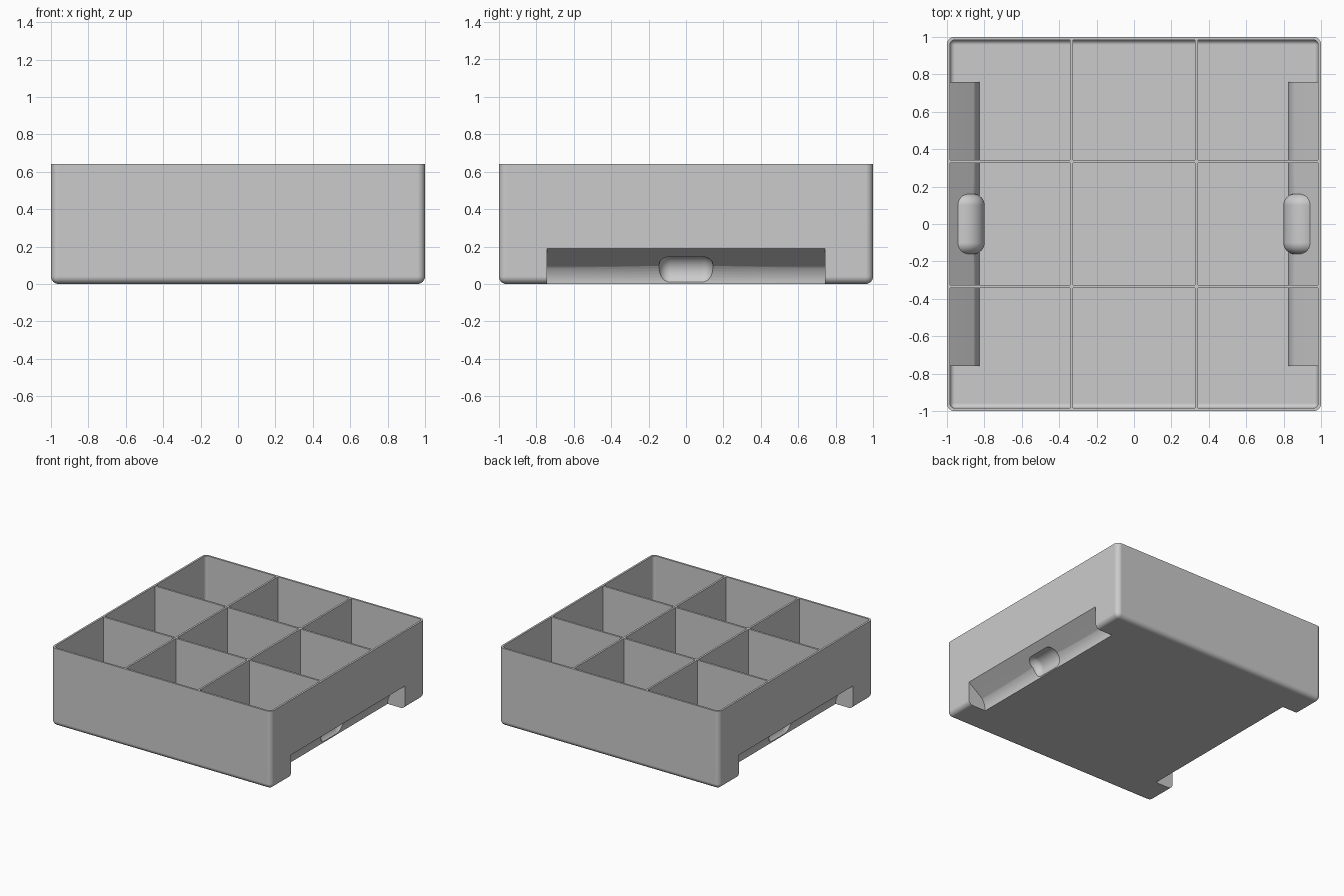
import bpy, bmesh, math
from mathutils import Matrix

if "Cube" in bpy.data.objects:
    bpy.data.objects.remove(bpy.data.objects["Cube"], do_unlink=True)

HEIGHT = 0.64
WALL = 0.016


def finish(bm, name):
    bmesh.ops.recalc_face_normals(bm, faces=bm.faces)
    mesh = bpy.data.meshes.new(name)
    bm.to_mesh(mesh)
    bm.free()
    obj = bpy.data.objects.new(name, mesh)
    bpy.context.collection.objects.link(obj)
    return obj


def box(name, lo, hi, radius=0.0):
    """Box between two corners, rounded everywhere except around its top."""
    bm = bmesh.new()
    bmesh.ops.create_cube(bm, size=1)
    for v in bm.verts:
        v.co = [(a + b) / 2 + c * (b - a) for a, b, c in zip(lo, hi, v.co)]
    if radius:
        edges = [e for e in bm.edges if any(v.co.z < hi[2] - 0.001 for v in e.verts)]
        bmesh.ops.bevel(bm, geom=edges, offset=radius, segments=6,
                        profile=0.5, affect='EDGES')
    return finish(bm, name)


def groove(name, side, grow):
    """Grip groove: a sloping ceiling that curves down to a vertical back."""
    radius, back, turn = 0.155, 0.84 - grow, math.radians(52)
    arc = []
    for i in range(9):
        a = turn * i / 8
        arc.append((back + radius * (1 - math.cos(a)), radius * math.sin(a)))
    end_x = 1.0
    top = 0.19 + grow * 1.2
    profile = [(1.2, -0.1), (back, -0.1)] + arc[:7] + [(end_x, top), (1.2, top)]
    half = 0.742 + grow
    bm = bmesh.new()
    face = bm.faces.new([bm.verts.new((side * x, -half, z)) for x, z in profile])
    new = bmesh.ops.extrude_face_region(bm, geom=[face])["geom"]
    moved = [v for v in new if isinstance(v, bmesh.types.BMVert)]
    bmesh.ops.translate(bm, verts=moved, vec=(0, 2 * half, 0))
    return finish(bm, name)


def scoop(name, side, grow):
    """Finger scoop: a short round-ended roll lying along the groove."""
    radius, half = 0.085 + grow, 0.145 + grow
    bm = bmesh.new()
    bmesh.ops.create_cone(bm, cap_ends=True, segments=48, radius1=radius,
                          radius2=radius, depth=2 * half,
                          matrix=Matrix.Rotation(math.pi / 2, 4, 'X'))
    rims = [e for e in bm.edges if abs(e.verts[0].co.y - e.verts[1].co.y) < 0.001]
    bmesh.ops.bevel(bm, geom=rims, offset=0.06, segments=8,
                    profile=0.5, affect='EDGES')
    bmesh.ops.translate(bm, verts=bm.verts, vec=(side * 0.9, 0, 0.07))
    return finish(bm, name)


def activate(obj):
    bpy.ops.object.select_all(action='DESELECT')
    obj.select_set(True)
    bpy.context.view_layer.objects.active = obj


def cut(obj, cutter):
    mod = obj.modifiers.new("cut", 'BOOLEAN')
    mod.operation = 'DIFFERENCE'
    mod.solver = 'EXACT'
    mod.object = cutter
    activate(obj)
    bpy.ops.object.modifier_apply(modifier=mod.name)
    bpy.data.objects.remove(cutter, do_unlink=True)


# Outer shell and the hollow inside it
tray = box("compartment_tray", (-1, -1, 0), (1, 1, HEIGHT), 0.04)
inner = 1 - WALL
cavity = box("cavity", (-inner, -inner, WALL), (inner, inner, HEIGHT + 0.1), 0.026)

# Grip grooves with finger scoops on both sides, kept one wall thick
for side in (-1, 1):
    for make in (groove, scoop):
        cut(tray, make("grip_cutter", side, 0))
        cut(cavity, make("grip_wall", side, WALL))

# Dividers are left standing between the compartments
for p in (-1 / 3, 1 / 3):
    t = WALL / 2
    cut(cavity, box("divider", (p - t, -1.1, -0.1), (p + t, 1.1, 1)))
    cut(cavity, box("divider", (-1.1, p - t, -0.1), (1.1, p + t, 1)))
cut(tray, cavity)

# Plain grey plastic
grey = bpy.data.materials.new("grey_plastic")
grey.use_nodes = True
colour = (0.6, 0.6, 0.6, 1)
grey.diffuse_color = colour
grey.node_tree.nodes["Principled BSDF"].inputs["Base Color"].default_value = colour
tray.data.materials.clear()
tray.data.materials.append(grey)
for poly in tray.data.polygons:
    poly.material_index = 0

activate(tray)
bpy.ops.object.shade_smooth_by_angle(angle=math.radians(30))
weighted = tray.modifiers.new("weighted_normals", 'WEIGHTED_NORMAL')
weighted.keep_sharp = True
